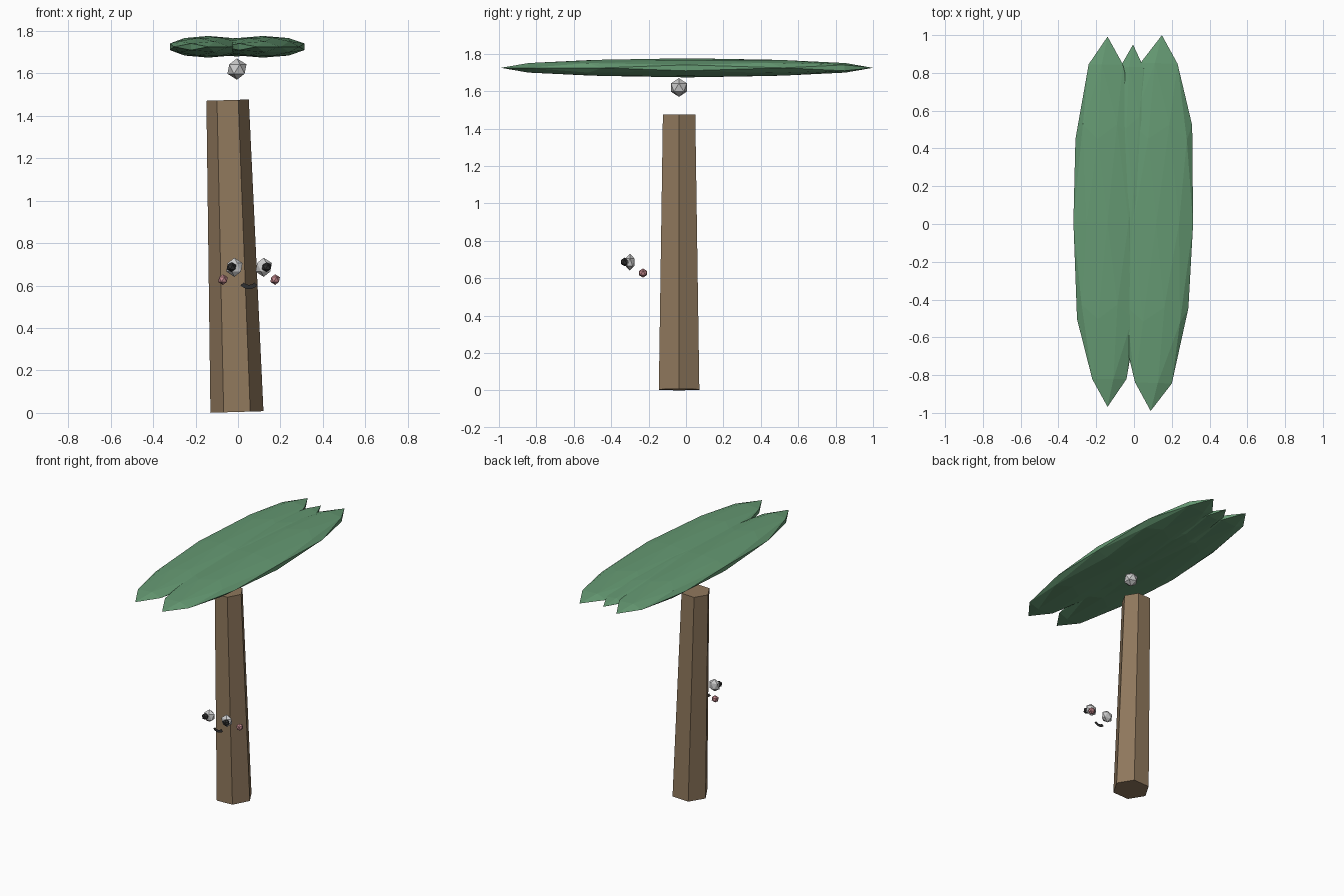
import bpy, math
from mathutils import Matrix, Vector

if "Cube" in bpy.data.objects:
    bpy.data.objects.remove(bpy.data.objects["Cube"])


def mat(name, rgb):
    m = bpy.data.materials.new(name)
    m.diffuse_color = (*rgb, 1)
    m.use_nodes = True
    m.node_tree.nodes["Principled BSDF"].inputs["Base Color"].default_value = m.diffuse_color
    return m


green = mat("leaf_green", (0.13, 0.32, 0.17))
brown = mat("bark_brown", (0.28, 0.19, 0.11))
white = mat("eye_white", (0.75, 0.75, 0.75))
dark = mat("dark", (0.03, 0.03, 0.03))
pink = mat("cheek_pink", (0.55, 0.25, 0.27))


# faceted ellipsoid; pole_y points its tips along y
def blob(name, loc, radii, m=None, subdiv=1, turn=0, pole_y=False):
    bpy.ops.mesh.primitive_ico_sphere_add(subdivisions=subdiv, radius=1)
    o = bpy.context.object
    o.name = name
    pole = Matrix.Rotation(math.pi / 2, 4, 'X') if pole_y else Matrix()
    scale = Matrix.Diagonal((*radii, 1))
    o.data.transform(Matrix.Translation(loc) @ Matrix.Rotation(turn, 4, 'Z') @ scale @ pole)
    if m:
        o.data.materials.append(m)
    return o


# leaning six-sided trunk, tapering upward
bpy.ops.mesh.primitive_cone_add(vertices=6, radius1=0.125, radius2=0.1, depth=1.47)
trunk = bpy.context.object
trunk.name = "trunk"
trunk.data.transform(Matrix.Translation((-0.027, -0.037, 0.739))
                     @ Matrix.Rotation(-0.03, 4, 'Y') @ Matrix.Rotation(math.pi / 6, 4, 'Z'))
trunk.data.materials.append(brown)

# long flat canopy lobes
blob("canopy_left", (-0.14, 0.012, 1.725), (0.19, 0.98, 0.051), green, 2, 0, True)
blob("canopy_right", (0.118, 0.005, 1.725), (0.205, 0.995, 0.051), green, 2, -0.03, True)
blob("canopy_middle", (-0.005, 0.15, 1.723), (0.13, 0.8, 0.044), green, 2, 0, True)

# floating ball under the canopy
blob("ball", (-0.005, -0.038, 1.62), (0.05, 0.05, 0.05))

# face: eyes and cheeks mirrored about its own centre
FACE_X = 0.052
for side, s in (("left", -1), ("right", 1)):
    blob("eye_" + side, (FACE_X + s * 0.069, -0.30, 0.686), (0.043, 0.028, 0.045), white)
    blob("pupil_" + side, (FACE_X + s * 0.083, -0.328, 0.687), (0.025, 0.024, 0.023), dark)
    blob("cheek_" + side, (FACE_X + s * 0.123, -0.23, 0.628), (0.025, 0.025, 0.025), pink)

# mouth: flat smiling ribbon
N = 6
verts, faces = [], []
for i in range(N + 1):
    t = i / N * 2 - 1
    a = math.radians(50) * t
    for r in (0.032, 0.052):
        verts.append((FACE_X + r * math.sin(a), -0.30, 0.635 - r * math.cos(a)))
for i in range(N):
    k = 2 * i
    faces.append((k, k + 1, k + 3, k + 2))
me = bpy.data.meshes.new("mouth")
me.from_pydata(verts, [], faces)
me.materials.append(dark)
bpy.context.collection.objects.link(bpy.data.objects.new("mouth", me))
